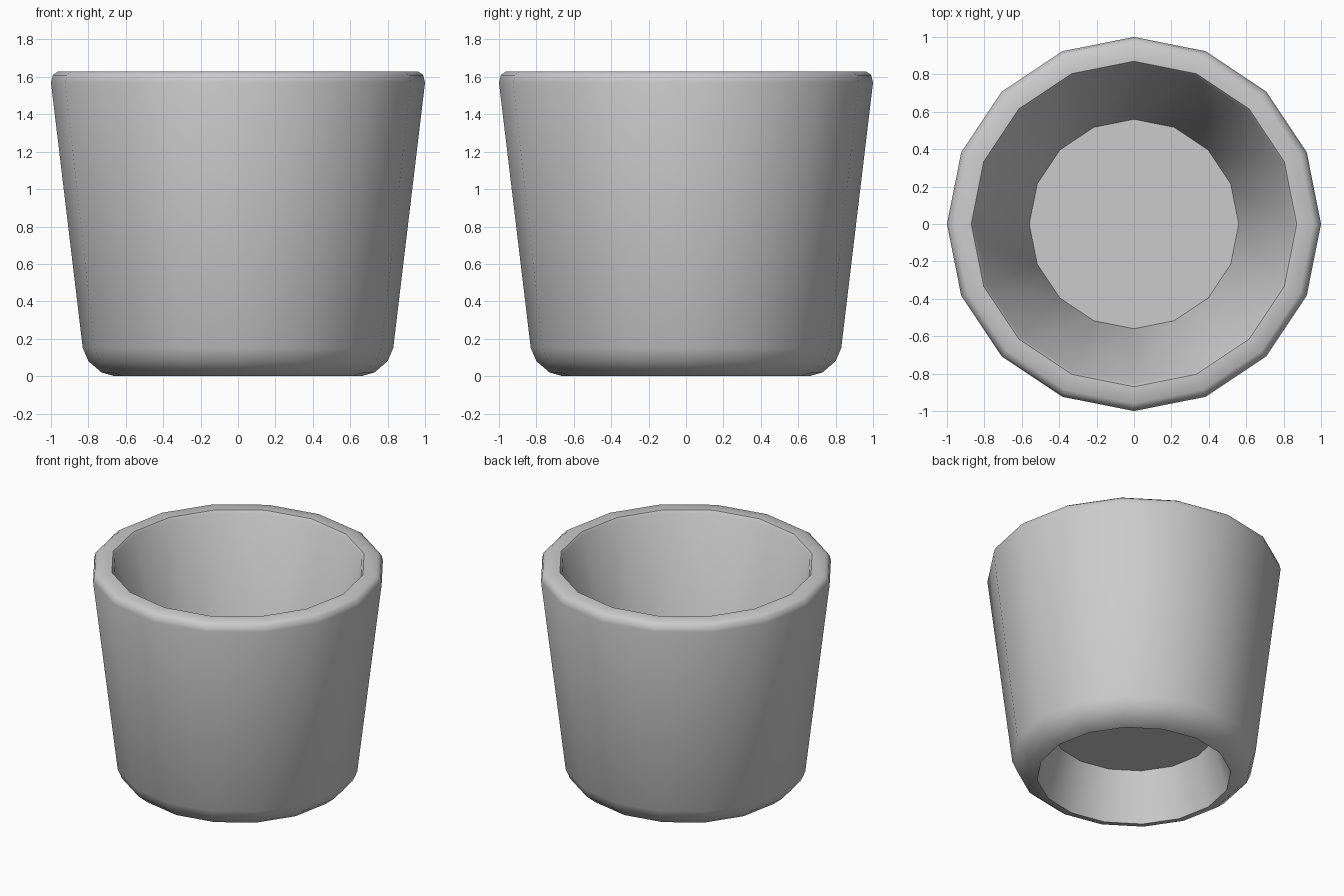
import bpy, bmesh, math

if "Cube" in bpy.data.objects:
    bpy.data.objects.remove(bpy.data.objects["Cube"])

SIDES = 16

# Half cross-section (radius, height): recess, foot, outer wall, rim, inner wall
profile = [
    (0.56, 0.36), (0.66, 0.0), (0.73, 0.02), (0.80, 0.08), (0.83, 0.15),
    (1.0, 1.57), (0.99, 1.61), (0.96, 1.63), (0.87, 1.63), (0.855, 1.61), (0.56, 0.37),
]

bm = bmesh.new()
rings = []
for r, z in profile:
    rings.append([bm.verts.new((r * math.cos(2 * math.pi * i / SIDES),
                                r * math.sin(2 * math.pi * i / SIDES), z))
                  for i in range(SIDES)])

# Walls
for a, b in zip(rings, rings[1:]):
    for i in range(SIDES):
        j = (i + 1) % SIDES
        bm.faces.new((a[i], a[j], b[j], b[i]))

# Thin floor: underside and inside
bm.faces.new(list(reversed(rings[0])))
bm.faces.new(rings[-1])
bmesh.ops.recalc_face_normals(bm, faces=bm.faces)

mesh = bpy.data.meshes.new("cup")
bm.to_mesh(mesh)
bm.free()
cup = bpy.data.objects.new("cup", mesh)
bpy.context.collection.objects.link(cup)
bpy.context.view_layer.objects.active = cup
cup.select_set(True)
bpy.ops.object.shade_smooth_by_angle(angle=math.radians(50))
